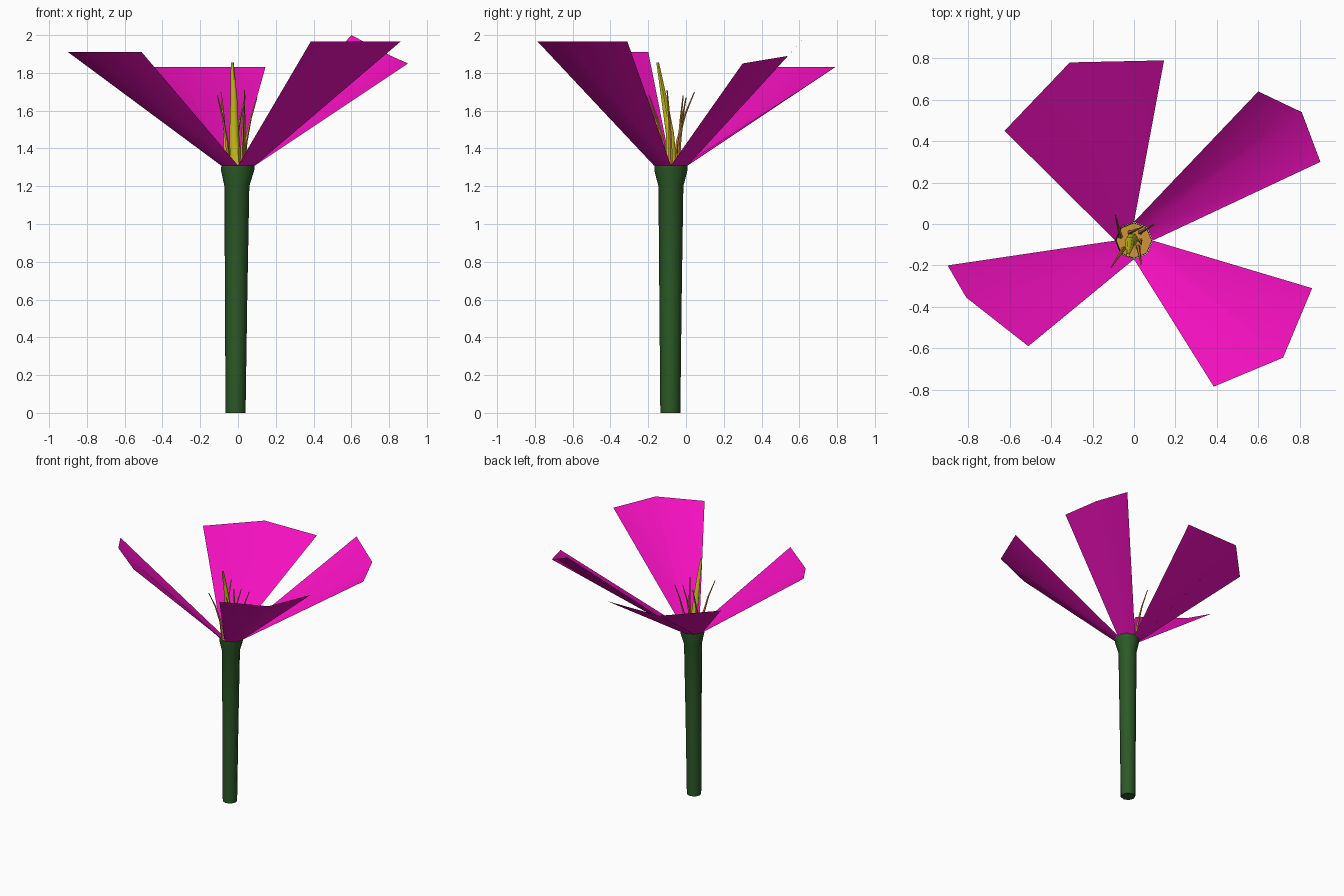
import bpy, bmesh, math
from mathutils import Vector

if "Cube" in bpy.data.objects:
    bpy.data.objects.remove(bpy.data.objects["Cube"])

CX, CY, RIM = 0.0, -0.08, 1.31


def material(name, rgb):
    m = bpy.data.materials.new(name)
    m.diffuse_color = (*rgb, 1)
    m.use_nodes = True
    m.node_tree.nodes["Principled BSDF"].inputs["Base Color"].default_value = m.diffuse_color
    return m


GREEN = material("stem_green", (0.025, 0.10, 0.02))
PINK = material("petal_pink", (0.90, 0.005, 0.52))
ORANGE = material("centre_orange", (0.65, 0.30, 0.04))
YELLOW = material("pistil_yellow", (0.62, 0.55, 0.01))


def finish(name, bm, mat, angle=40, fix_normals=True):
    if fix_normals:
        bmesh.ops.recalc_face_normals(bm, faces=bm.faces)
    me = bpy.data.meshes.new(name)
    bm.to_mesh(me)
    bm.free()
    me.materials.append(mat)
    ob = bpy.data.objects.new(name, me)
    bpy.context.collection.objects.link(ob)
    bpy.ops.object.select_all(action='DESELECT')
    ob.select_set(True)
    bpy.context.view_layer.objects.active = ob
    bpy.ops.object.shade_smooth_by_angle(angle=math.radians(angle))
    return ob


def tube(name, rings, sides, mat, cap_top=True, angle=60):
    """Loft horizontal rings given as (x, y, z, radius)."""
    bm = bmesh.new()
    loops = [[bm.verts.new((x + r * math.cos(math.tau * i / sides),
                            y + r * math.sin(math.tau * i / sides), z))
              for i in range(sides)] for x, y, z, r in rings]
    for a, b in zip(loops, loops[1:]):
        for i in range(sides):
            j = (i + 1) % sides
            bm.faces.new((a[i], a[j], b[j], b[i]))
    bm.faces.new(loops[0][::-1])
    if cap_top:
        bm.faces.new(loops[-1])
    return finish(name, bm, mat, angle)


# Stem with flared cup
tube("stem", [(-0.013, -0.083, 0, 0.053), (-0.01, -0.082, 0.6, 0.059),
              (-0.006, -0.08, 1.2, 0.066), (-0.002, CY, 1.285, 0.088),
              (CX, CY, RIM, 0.088)], 8, GREEN, cap_top=False)

# Flower centre disc
tube("flower_centre", [(CX, CY, RIM - 0.012, 0.086), (CX, CY, RIM - 0.004, 0.086)], 8, ORANGE)

# Petals: two quads each, growing from two edges of the eight-sided rim
petals = {
    "petal_back_right": [(0.90, 0.30, 1.85), (0.81, 0.54, 1.89), (0.60, 0.64, 2.0)],
    "petal_back_left": [(0.145, 0.79, 1.83), (-0.31, 0.78, 1.83), (-0.625, 0.45, 1.83)],
    "petal_front_left": [(-0.90, -0.20, 1.91), (-0.81, -0.355, 1.91), (-0.51, -0.59, 1.91)],
    "petal_front_right": [(0.385, -0.785, 1.965), (0.72, -0.645, 1.965), (0.86, -0.31, 1.965)],
}
for k, (name, tips) in enumerate(petals.items()):
    if name == "petal_front_right":
        tips = tips
    bm = bmesh.new()
    base = []
    for i in range(3):
        a = math.tau * (2 * k + i) / 8
        base.append(bm.verts.new((CX + 0.09 * math.cos(a), CY + 0.09 * math.sin(a), RIM)))
    top = [bm.verts.new(t) for t in tips]
    for i in range(2):
        bm.faces.new((base[i + 1], base[i], top[i], top[i + 1]))
    finish(name, bm, PINK, 60, fix_normals=False)

# Pistil
tube("pistil", [(-0.01, -0.075, 1.30, 0.032), (-0.02, -0.085, 1.48, 0.025),
                (-0.022, -0.115, 1.66, 0.018), (-0.03, -0.15, 1.855, 0.008)], 6, YELLOW)

# Stamens: base xy and tip xyz, bending outward toward the tip
stamens = [((-0.065, -0.06), (-0.09, 0.045, 1.70)),
           ((0.03, -0.04), (0.10, 0.0, 1.67)),
           ((0.02, -0.11), (0.035, -0.195, 1.68)),
           ((-0.05, -0.12), (-0.11, -0.21, 1.68)),
           ((0.03, -0.08), (0.035, -0.10, 1.71)),
           ((-0.02, -0.04), (0.04, -0.015, 1.68))]
for n, ((bx, by), tip) in enumerate(stamens, 1):
    rings = []
    for t in (0, 0.35, 0.7, 1):
        s = t ** 1.8
        rings.append((bx + (tip[0] - bx) * s, by + (tip[1] - by) * s,
                      1.30 + (tip[2] - 1.30) * t, 0.012 - 0.009 * t))
    tube(f"stamen_{n}", rings, 5, ORANGE)
